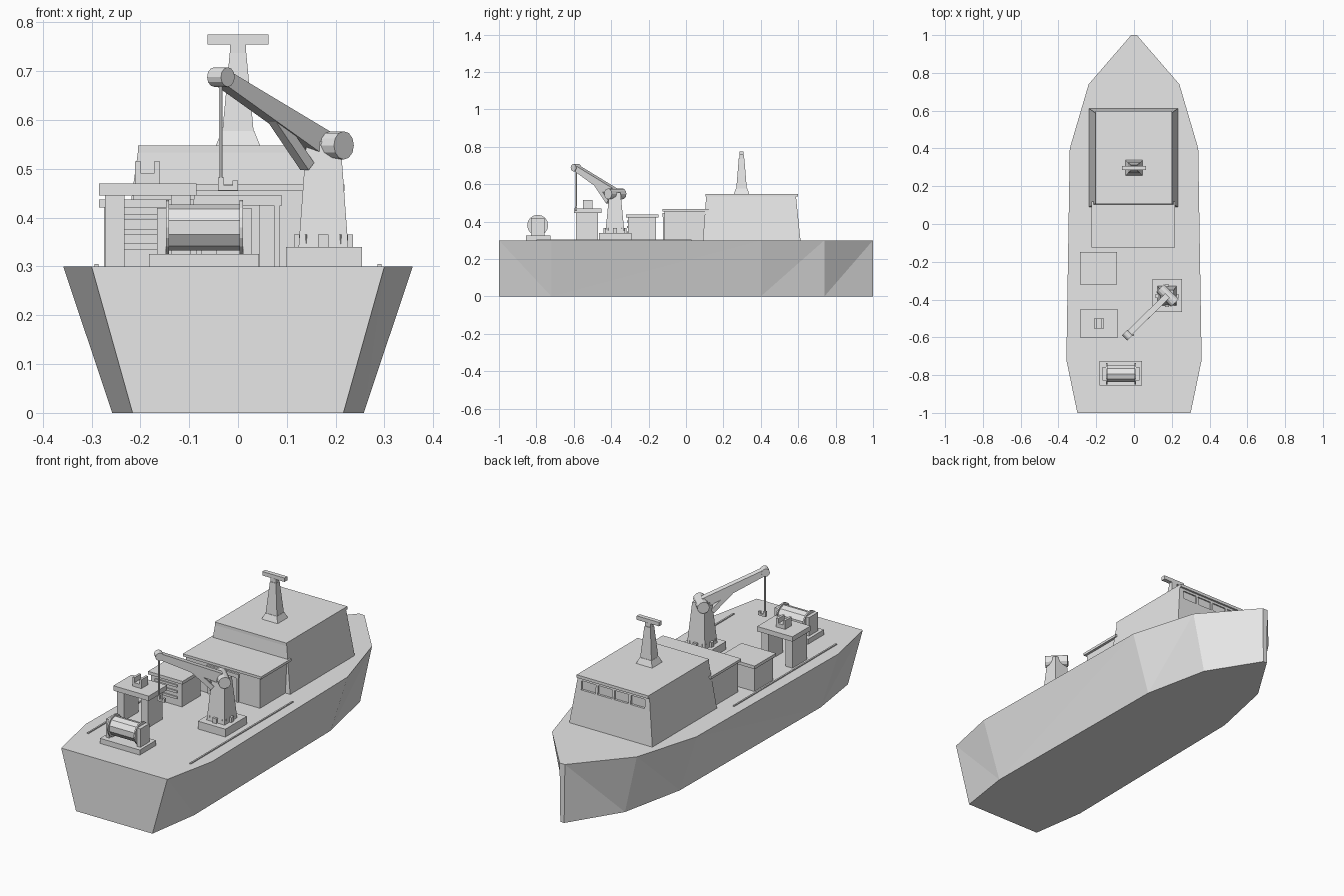
import bpy, bmesh
from math import radians, cos, sin, pi
from mathutils import Vector, Matrix

old = bpy.data.objects.get("Cube")
if old:
    bpy.data.objects.remove(old)

grey = bpy.data.materials.new("hull_grey")
grey.use_nodes = True
grey.diffuse_color = (0.8, 0.8, 0.8, 1)
grey.node_tree.nodes["Principled BSDF"].inputs["Base Color"].default_value = (0.8, 0.8, 0.8, 1)


def finish(name, bm):
    bmesh.ops.recalc_face_normals(bm, faces=bm.faces)
    mesh = bpy.data.meshes.new(name)
    bm.to_mesh(mesh)
    bm.free()
    mesh.materials.append(grey)
    obj = bpy.data.objects.new(name, mesh)
    bpy.context.collection.objects.link(obj)
    return obj


def frustum(name, low, high, z0, z1):
    """Tapered block; low and high are (x0, x1, y0, y1)."""
    bm = bmesh.new()
    rings = []
    for (x0, x1, y0, y1), z in ((low, z0), (high, z1)):
        rings.append([bm.verts.new((x, y, z)) for x, y in ((x0, y0), (x1, y0), (x1, y1), (x0, y1))])
    a, b = rings
    bm.faces.new(a)
    bm.faces.new(b)
    for i in range(4):
        j = (i + 1) % 4
        bm.faces.new((a[i], a[j], b[j], b[i]))
    return finish(name, bm)


def box(name, x0, x1, y0, y1, z0, z1):
    return frustum(name, (x0, x1, y0, y1), (x0, x1, y0, y1), z0, z1)


def square(cx, cy, rx, ry):
    return (cx - rx, cx + rx, cy - ry, cy + ry)


def cylinder(name, a, b, radius, sides=12, spin=0.0):
    a, b = Vector(a), Vector(b)
    bm = bmesh.new()
    turn = (b - a).to_track_quat('Z', 'Y').to_matrix().to_4x4()
    bmesh.ops.create_cone(bm, cap_ends=True, segments=sides, radius1=radius, radius2=radius,
                          depth=(b - a).length,
                          matrix=Matrix.Translation((a + b) / 2) @ turn @ Matrix.Rotation(spin, 4, 'Z'))
    return finish(name, bm)


def beam(name, a, b, side, half_width, depth_a, depth_b):
    """Tapered bar from a to b, with its width along side."""
    a, b = Vector(a), Vector(b)
    up = side.cross(b - a).normalized()
    bm = bmesh.new()
    rings = []
    for p, d in ((a, depth_a), (b, depth_b)):
        rings.append([bm.verts.new(p + side * half_width * s + up * d * t)
                      for s, t in ((-1, -1), (1, -1), (1, 1), (-1, 1))])
    for r in rings:
        bm.faces.new(r)
    for i in range(4):
        j = (i + 1) % 4
        bm.faces.new((rings[0][i], rings[0][j], rings[1][j], rings[1][i]))
    return finish(name, bm)


# Hull: stations from stern to bow, narrower at the keel
stations = [(0.30, -1), (0.358, -0.72), (0.34, 0.4), (0.24, 0.74), (0.015, 1)]
bm = bmesh.new()
deck, keel = {}, {}
for s in (-1, 1):
    deck[s] = [bm.verts.new((s * x, y, 0.3)) for x, y in stations]
    keel[s] = [bm.verts.new((s * x * 0.72, y, 0)) for x, y in stations]
    for i in range(4):
        d, k = deck[s][i:i + 2], keel[s][i:i + 2]
        if i == 0:
            bm.faces.new((d[0], k[0], k[1]))
            bm.faces.new((d[0], k[1], d[1]))
        else:
            bm.faces.new((d[0], k[0], d[1]))
            bm.faces.new((k[0], k[1], d[1]))
for level in (deck, keel):
    bm.faces.new(level[-1] + level[1][::-1])
for end in (0, -1):
    bm.faces.new((deck[-1][end], deck[1][end], keel[1][end], keel[-1][end]))
finish("hull", bm)

# Low rails along the deck
for s, side in ((-1, "right"), (1, "left")):
    box(side + "_deck_rail", s * 0.29 - 0.004, s * 0.29 + 0.004, -0.8, 0.03, 0.298, 0.305)

# Bridge with sunk windows facing the bow
bridge = frustum("bridge", (-0.238, 0.232, 0.09, 0.612), (-0.205, 0.2, 0.108, 0.588), 0.3, 0.535)
for i in range(4):
    x = -0.142 + i * 0.093
    cutter = box("window_cutter", x - 0.04, x + 0.04, 0.583, 0.65, 0.475, 0.52)
    cutter.hide_render = True
    cutter.hide_viewport = True
    cutter.display_type = 'WIRE'
    mod = bridge.modifiers.new("window", 'BOOLEAN')
    mod.operation = 'DIFFERENCE'
    mod.solver = 'EXACT'
    mod.object = cutter
box("bridge_roof", -0.205, 0.2, 0.105, 0.598, 0.533, 0.548)

# Mast on the bridge roof
my = 0.297
frustum("mast_foot", square(0, my, 0.046, 0.042), square(0, my, 0.033, 0.03), 0.546, 0.578)
frustum("mast", square(0, my, 0.032, 0.028), square(0, my, 0.017, 0.015), 0.577, 0.737)
box("mast_head", -0.016, 0.016, my - 0.012, my + 0.012, 0.736, 0.756)
box("radar_bar", -0.063, 0.063, my - 0.011, my + 0.011, 0.755, 0.775)

# Rear cabin with a wide door
box("cabin", -0.215, 0.205, -0.115, 0.12, 0.3, 0.456)
box("cabin_roof", -0.225, 0.218, -0.125, 0.12, 0.455, 0.468)
box("door_lintel", -0.09, 0.09, -0.125, -0.11, 0.425, 0.445)
for s in (-1, 1):
    box("door_jamb", s * 0.08 - 0.006, s * 0.08 + 0.006, -0.122, -0.11, 0.3, 0.426)
box("door_panel", -0.045, 0.045, -0.119, -0.11, 0.3, 0.426)

# Storage container with slats
box("container", -0.275, -0.1, -0.31, -0.16, 0.3, 0.423)
box("container_lid", -0.285, -0.09, -0.32, -0.148, 0.421, 0.437)
for i in range(3):
    z = 0.335 + i * 0.03
    box("container_slat", -0.25, -0.125, -0.316, -0.305, z, z + 0.012)

# Work platform with a forked post
for x in (-0.273, -0.137):
    box("platform_leg", x, x + 0.04, -0.587, -0.47, 0.298, 0.447)
box("platform_top", -0.285, -0.085, -0.6, -0.453, 0.445, 0.47)
box("fork_base", -0.211, -0.16, -0.552, -0.5, 0.468, 0.49)
for x in (-0.211, -0.172):
    box("fork_prong", x, x + 0.012, -0.552, -0.5, 0.488, 0.515)

# Winch
wy, wz = -0.793, 0.38
box("winch_base", -0.182, 0.043, -0.855, -0.725, 0.298, 0.326)
cylinder("winch_drum", (-0.143, wy, wz), (0.005, wy, wz), 0.047, 10)
for x in (-0.148, 0.003):
    cylinder("drum_flange", (x, wy, wz), (x + 0.007, wy, wz), 0.056, 16)
for x in (-0.166, 0.01):
    box("winch_support", x, x + 0.018, wy - 0.036, wy + 0.036, 0.325, 0.42)

# Crane pedestal
cx, cy = 0.175, -0.38
box("crane_base", 0.098, 0.254, -0.465, -0.292, 0.298, 0.34)
for i in range(8):
    a = i * pi / 4
    p = Vector((cx + 0.05 * cos(a), cy + 0.05 * sin(a), 0))
    cylinder("crane_lug", p + Vector((0, 0, 0.338)), p + Vector((0, 0, 0.365)), 0.015, 4, a + pi / 4)
frustum("crane_pillar", square(cx, cy, 0.051, 0.051), square(cx, cy, 0.035, 0.03), 0.338, 0.556)

# Crane arm, reaching diagonally aft
side = Vector((1, -1, 0)).normalized()
pivot = Vector((0.178, -0.378, 0.548))
tip = Vector((-0.035, -0.588, 0.688))
cylinder("crane_pivot", pivot - side * 0.055, pivot + side * 0.055, 0.029, 12)
beam("crane_arm", pivot, tip, side, 0.016, 0.026, 0.015)
strut_foot = Vector((0.142, -0.413, 0.505))
beam("crane_strut", strut_foot, pivot.lerp(tip, 0.48) - Vector((0, 0, 0.012)), side, 0.012, 0.011, 0.011)
cylinder("tip_pulley", tip - side * 0.02, tip + side * 0.02, 0.02, 12)

# Cable and hook
hx, hy = tip.x, tip.y
cylinder("cable", (hx, hy, 0.47), tip, 0.004, 6)
box("hook_shank", hx - 0.006, hx + 0.006, hy - 0.006, hy + 0.006, 0.458, 0.482)
box("hook_bend", hx - 0.006, hx + 0.035, hy - 0.006, hy + 0.006, 0.456, 0.466)
box("hook_point", hx + 0.024, hx + 0.035, hy - 0.006, hy + 0.006, 0.458, 0.476)
